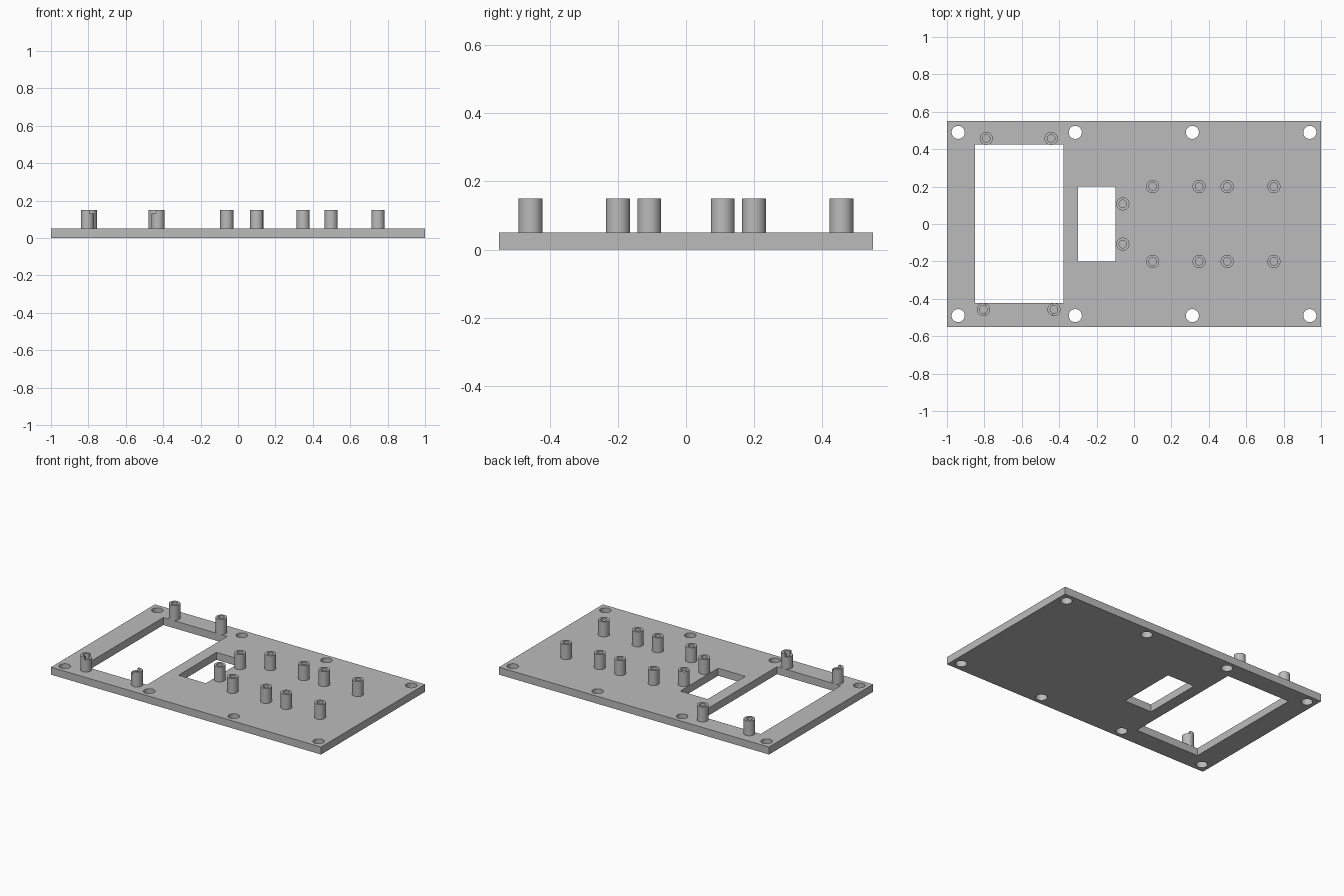
import bpy, bmesh, math
from mathutils import Matrix, Vector

cube = bpy.data.objects.get("Cube")
if cube:
    bpy.data.objects.remove(cube, do_unlink=True)

PLATE_TOP, POST_TOP = 0.05, 0.15
POST_R, BORE_R = 0.035, 0.02

grey = bpy.data.materials.new("plain grey")
grey.use_nodes = True
grey.diffuse_color = (0.5, 0.5, 0.5, 1)
grey.node_tree.nodes["Principled BSDF"].inputs["Base Color"].default_value = (0.5, 0.5, 0.5, 1)


def add_box(bm, x0, x1, y0, y1, z0, z1):
    size = Matrix.Diagonal((x1 - x0, y1 - y0, z1 - z0, 1))
    centre = Matrix.Translation(((x0 + x1) / 2, (y0 + y1) / 2, (z0 + z1) / 2))
    bmesh.ops.create_cube(bm, size=1, matrix=centre @ size)


def add_cylinder(bm, x, y, radius, z0, z1, sides=32):
    bmesh.ops.create_cone(bm, cap_ends=True, segments=sides, radius1=radius, radius2=radius,
                          depth=z1 - z0, matrix=Matrix.Translation((x, y, (z0 + z1) / 2)))


def make_object(name, bm):
    mesh = bpy.data.meshes.new(name)
    bm.to_mesh(mesh)
    bm.free()
    mesh.materials.append(grey)
    obj = bpy.data.objects.new(name, mesh)
    bpy.context.collection.objects.link(obj)
    return obj


def activate(obj):
    bpy.ops.object.select_all(action='DESELECT')
    obj.select_set(True)
    bpy.context.view_layer.objects.active = obj


def cut(obj, cutter_bm):
    cutter = make_object("cutter", cutter_bm)
    cutter.hide_render = True
    mod = obj.modifiers.new("cut", 'BOOLEAN')
    mod.operation, mod.solver, mod.object = 'DIFFERENCE', 'EXACT', cutter
    activate(obj)
    bpy.ops.object.modifier_apply(modifier=mod.name)
    bpy.data.objects.remove(cutter, do_unlink=True)


def smooth(obj):
    activate(obj)
    bpy.ops.object.shade_smooth_by_angle(angle=math.radians(30))


# Base plate with two windows and eight screw holes
bm = bmesh.new()
add_box(bm, -1, 1, -0.55, 0.55, 0, PLATE_TOP)
plate = make_object("base_plate", bm)

bm = bmesh.new()
add_box(bm, -0.85, -0.378, -0.423, 0.425, -0.1, 0.2)
add_box(bm, -0.3, -0.098, -0.2, 0.2, -0.1, 0.2)
for x in (-0.94, -0.314, 0.312, 0.94):
    for y in (-0.49, 0.49):
        add_cylinder(bm, x, y, 0.035, -0.1, 0.2)
cut(plate, bm)
smooth(plate)


# Hollow standoff post, spun from a rectangular wall profile
def make_post(name, x, y):
    bm = bmesh.new()
    profile = [(BORE_R, PLATE_TOP), (POST_R, PLATE_TOP), (POST_R, POST_TOP), (BORE_R, POST_TOP)]
    verts = [bm.verts.new((r, 0, z)) for r, z in profile]
    edges = [bm.edges.new((verts[i], verts[(i + 1) % 4])) for i in range(4)]
    bmesh.ops.spin(bm, geom=verts + edges, cent=(0, 0, 0), axis=(0, 0, 1),
                   angle=math.tau, steps=32, use_merge=True)
    bmesh.ops.remove_doubles(bm, verts=bm.verts, dist=0.0001)
    bmesh.ops.recalc_face_normals(bm, faces=bm.faces)
    bmesh.ops.translate(bm, verts=bm.verts, vec=Vector((x, y, 0)))
    return make_object(name, bm)


# Paired rows of circuit board posts
for x, y in ((-0.06, 0.108), (0.1, 0.2), (0.348, 0.2), (0.498, 0.2), (0.748, 0.2)):
    for side, sign in (("front", -1), ("back", 1)):
        smooth(make_post("board_post_" + side, x, sign * y))

# Posts behind the large window
for x in (-0.79, -0.443):
    smooth(make_post("window_post_back", x, 0.457))

# Posts before the large window, their tops notched on the facing sides
for x, inward in ((-0.805, 1), (-0.428, -1)):
    post = make_post("window_post_front", x, -0.457)
    bm = bmesh.new()
    ends = sorted((x + inward * 0.01, x + inward * 0.06))
    add_box(bm, ends[0], ends[1], -0.52, -0.4, POST_TOP - 0.018, 0.2)
    cut(post, bm)
    smooth(post)
